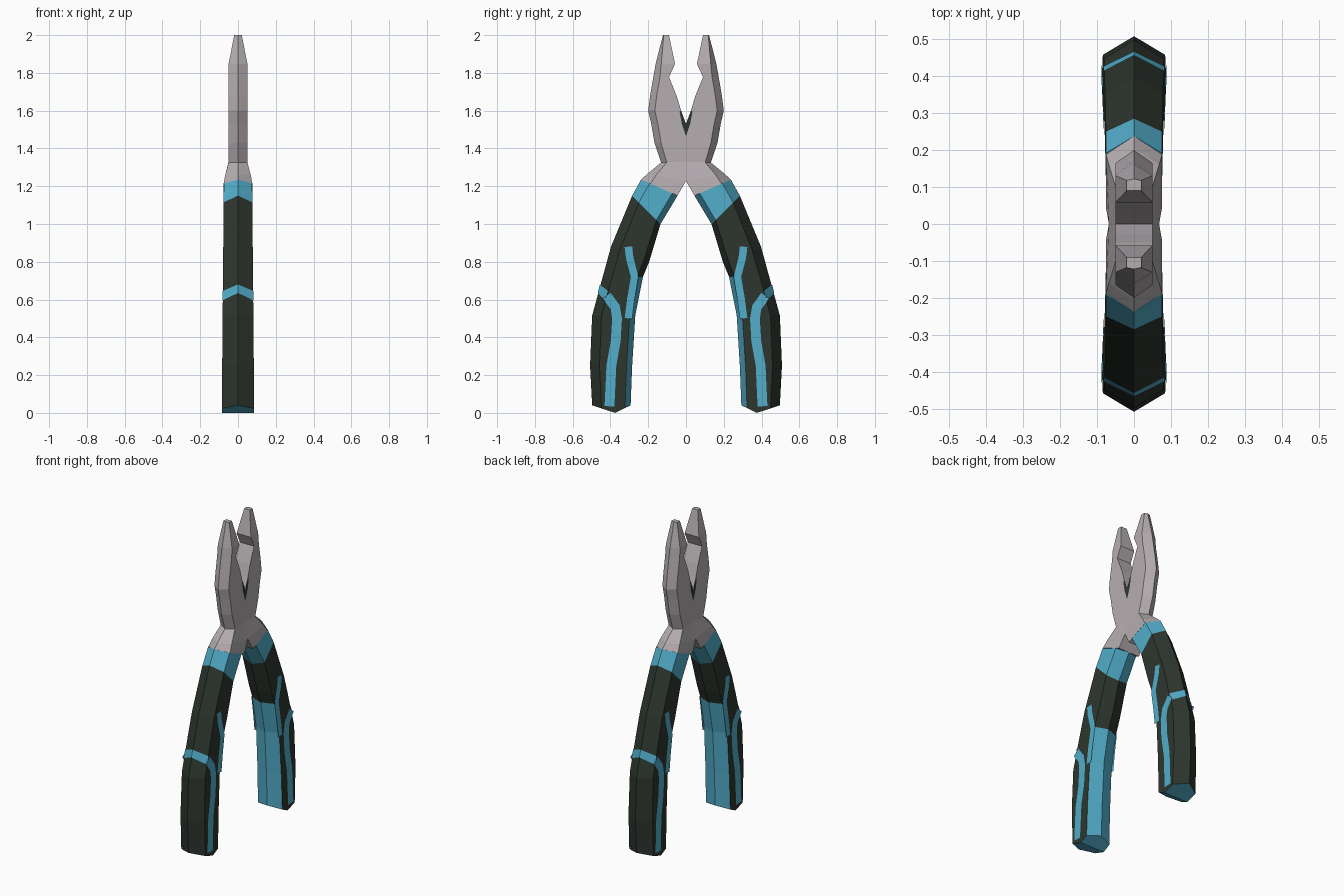
import bpy, bmesh
from mathutils import Vector

if "Cube" in bpy.data.objects:
    bpy.data.objects.remove(bpy.data.objects["Cube"])


def material(name, rgb):
    m = bpy.data.materials.new(name)
    m.diffuse_color = (*rgb, 1)
    m.use_nodes = True
    m.node_tree.nodes["Principled BSDF"].inputs["Base Color"].default_value = m.diffuse_color
    return m


METAL = material("steel", (0.46, 0.42, 0.44))
DARK = material("dark_grip", (0.027, 0.036, 0.027))
TEAL = material("teal_rubber", (0.085, 0.42, 0.59))


def make(name, bm, mats, axes):
    bmesh.ops.recalc_face_normals(bm, faces=bm.faces)
    me = bpy.data.meshes.new(name)
    bm.to_mesh(me)
    bm.free()
    for m in mats:
        me.materials.append(m)
    ob = bpy.data.objects.new(name, me)
    bpy.context.collection.objects.link(ob)
    mod = ob.modifiers.new("mirror", "MIRROR")
    mod.use_axis = axes
    mod.merge_threshold = 0.0005
    return ob


def loft(bm, rings, rule=lambda seg, side: 0):
    """Join rings of points with quads, coloured by segment and side."""
    vs = [[bm.verts.new(p) for p in r] for r in rings]
    n = len(vs[0])
    for s in range(len(vs) - 1):
        for k in range(n):
            j = (k + 1) % n
            f = bm.faces.new((vs[s][k], vs[s][j], vs[s + 1][j], vs[s + 1][k]))
            f.material_index = rule(s, k)
    return vs


def grip_x(z):
    return 0.086 - 0.009 * z


# Handles: (inner y, z, outer y, z) of each hexagonal section
sections = [(0.045, 1.15, 0.238, 1.235), (0.135, 1.0, 0.285, 1.15),
            (0.195, 0.80, 0.397, 0.88), (0.228, 0.72, 0.441, 0.72),
            (0.268, 0.52, 0.497, 0.515), (0.285, 0.25, 0.508, 0.25),
            (0.293, 0.04, 0.497, 0.04)]


def handle_ring(sec, drop):
    a, b = Vector((0, *sec[:2])), Vector((0, *sec[2:]))
    w = (b - a).length

    def pt(t, side):
        p = a.lerp(b, t)
        p.z -= drop * min(t / 0.4, (1 - t) / 0.6)
        p.x = side * grip_x(p.z)
        return p
    si, so = 0.03 / w, 1 - 0.05 / w
    return [pt(1, 0), pt(so, 1), pt(0.4, 1), pt(si, 1),
            pt(0, 0), pt(si, -1), pt(0.4, -1), pt(so, -1)]


def handle_colour(seg, side):
    return 1 if seg == 0 or (seg >= 3 and side in (3, 4)) else 0


bm = bmesh.new()
last = len(sections) - 1
v = loft(bm, [handle_ring(s, 0.04 if i == last else 0)
              for i, s in enumerate(sections)], handle_colour)
bm.faces.new(v[0]).material_index = 1
e = v[-1]
for f in ((e[0], e[1], e[2], e[6], e[7]), (e[2], e[3], e[4], e[5], e[6])):
    bm.faces.new(f).material_index = 1
make("handles", bm, [DARK, TEAL], (False, True, False))

# Jaws: (inner y, z, outer y, z, half thickness, outer bevel)
jaw = [(0.045, 1.15, 0.238, 1.235, 0.076, 0.05), (0, 1.228, 0.205, 1.265, 0.068, 0.045),
       (0, 1.33, 0.132, 1.325, 0.05, 0.03), (0, 1.43, 0.167, 1.43, 0.05, 0.035),
       (0, 1.53, 0.184, 1.53, 0.05, 0.035), (0.026, 1.60, 0.20, 1.60, 0.05, 0.035),
       (0.05, 1.68, 0.19, 1.68, 0.05, 0.035), (0.09, 1.778, 0.173, 1.778, 0.05, 0.035),
       (0.058, 1.847, 0.161, 1.847, 0.05, 0.03), (0.09, 2.0, 0.122, 2.0, 0.02, 0.004)]


def jaw_ring(iy, iz, oy, oz, hx, bev):
    t = 1 - bev / (oy - iy)
    sy, sz = iy + (oy - iy) * t, iz + (oz - iz) * t
    return [(hx, iy, iz), (hx, sy, sz), (0, oy, oz), (-hx, sy, sz), (-hx, iy, iz)]


bm = bmesh.new()
v = loft(bm, [jaw_ring(*j) for j in jaw])
bm.faces.new(v[0])
bm.faces.new(v[-1])
# open the seam where the two halves meet
bmesh.ops.delete(bm, context='FACES_ONLY', geom=[
    f for f in bm.faces if all(abs(p.co.y) < 1e-5 for p in f.verts)])
make("jaws", bm, [METAL], (False, True, False))

# Dark throat at the base of the jaw opening
bm = bmesh.new()
bm.faces.new([bm.verts.new((0.052, y, z)) for y, z in
              ((0, 1.465), (0.022, 1.53), (0.034, 1.595), (0.026, 1.60), (0, 1.53))])
make("jaw_throat", bm, [DARK], (True, True, False))


# Painted stripes on the flat sides of the handles
def ribbon(name, pts, half):
    bm = bmesh.new()
    pts = [Vector(p) for p in pts]
    prev = None
    for i, p in enumerate(pts):
        d = (pts[min(i + 1, len(pts) - 1)] - pts[max(i - 1, 0)]).normalized()
        n = Vector((-d.y, d.x)) * half
        row = [bm.verts.new((grip_x(q.y) + 0.002, q.x, q.y)) for q in (p + n, p - n)]
        if prev:
            bm.faces.new((prev[0], prev[1], row[1], row[0]))
        prev = row
    make(name, bm, [TEAL], (True, True, False))


ribbon("outer_stripe", [(0.42, 0.62), (0.375, 0.56), (0.365, 0.50), (0.372, 0.38),
                        (0.395, 0.25), (0.405, 0.035)], 0.026)
ribbon("inner_stripe", [(0.305, 0.88), (0.298, 0.82), (0.272, 0.72),
                        (0.292, 0.60), (0.305, 0.50)], 0.02)

# Chevron band around the outer ridge
bm = bmesh.new()
bm.faces.new([bm.verts.new(p) for p in (
    (grip_x(0.6) + 0.002, 0.427, 0.595), (grip_x(0.6) + 0.002, 0.413, 0.645),
    (0, 0.456, 0.68), (0, 0.467, 0.635))])
make("chevron_band", bm, [TEAL], (True, True, False))
